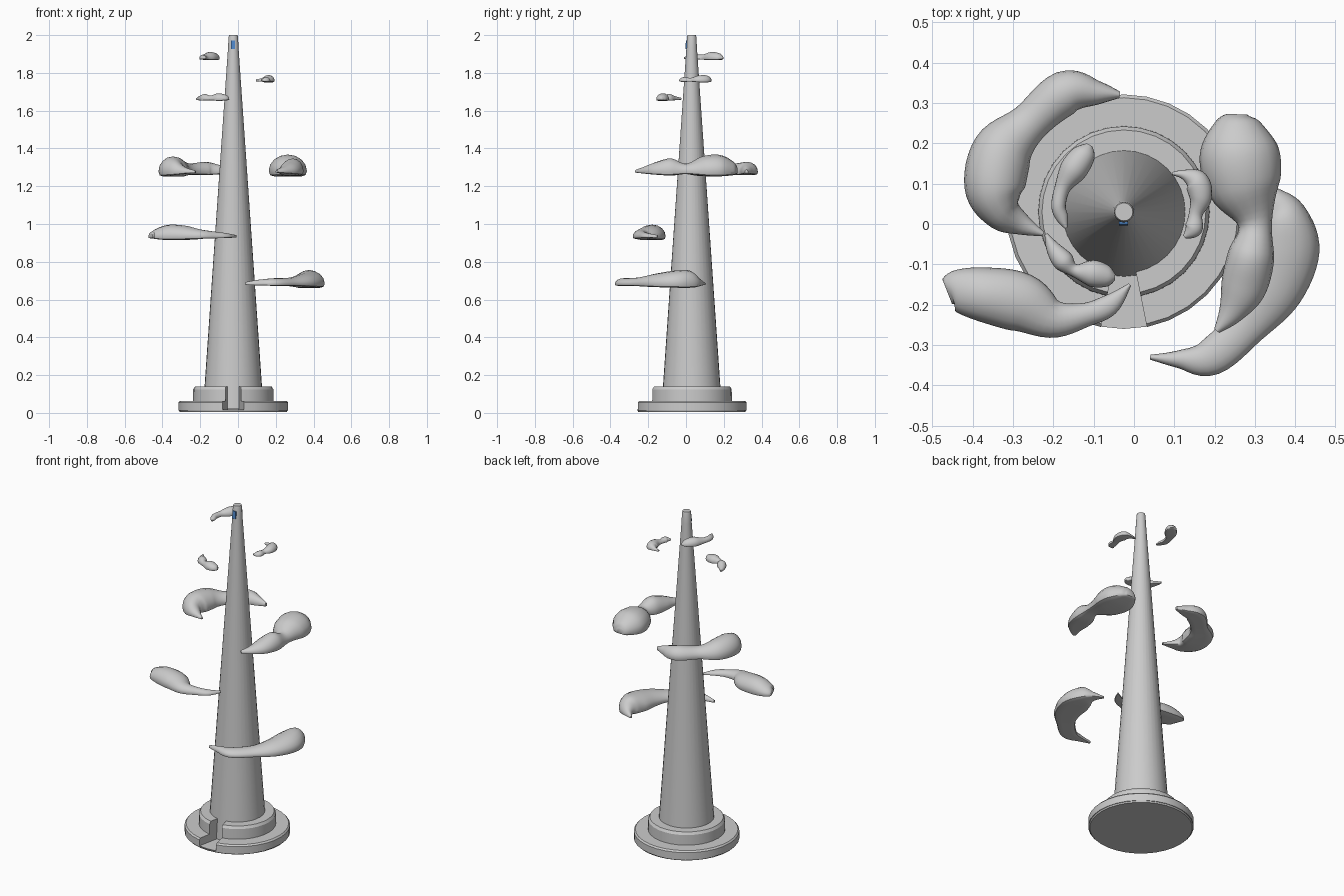
import bpy, bmesh, math
from mathutils import Vector

CX, CY, SEG = -0.025, 0.03, 32


def finish(bm, name, angle):
    bmesh.ops.remove_doubles(bm, verts=bm.verts, dist=1e-5)
    bmesh.ops.recalc_face_normals(bm, faces=bm.faces)
    me = bpy.data.meshes.new(name)
    bm.to_mesh(me)
    bm.free()
    ob = bpy.data.objects.new(name, me)
    bpy.context.collection.objects.link(ob)
    bpy.ops.object.select_all(action='DESELECT')
    ob.select_set(True)
    bpy.context.view_layer.objects.active = ob
    bpy.ops.object.shade_smooth_by_angle(angle=math.radians(angle))
    return ob


def lathe(name, profile, gap=0):
    """Turn a closed (radius, z) outline about the tower axis, leaving 'gap' front segments open."""
    bm = bmesh.new()
    n = SEG - gap
    rings = []
    for i in range(n + 1):
        a = -math.pi / 2 + (i + gap / 2) * 2 * math.pi / SEG
        rings.append([bm.verts.new((CX + r * math.cos(a), CY + r * math.sin(a), z))
                      for r, z in profile])
    m = len(profile)
    for i in range(n):
        for j in range(m):
            k = (j + 1) % m
            if profile[j][0] == 0 and profile[k][0] == 0:
                continue
            bm.faces.new((rings[i][j], rings[i + 1][j], rings[i + 1][k], rings[i][k]))
    if gap:
        bm.faces.new(rings[0])
        bm.faces.new(rings[-1])
    return finish(bm, name, 30)


# Tower and stepped base with an entrance gap
lathe("tower", [(0, 0.02), (0.16, 0.02), (0.152, 0.14), (0.028, 1.93),
                (0.025, 1.99), (0.022, 2.0), (0, 2.0)])
lathe("base_plate", [(0, 0.004), (0.283, 0.004), (0.29, 0.018), (0, 0.018)])
lathe("lower_step", [(0.14, 0.012), (0.291, 0.012), (0.291, 0.055), (0.283, 0.064), (0.14, 0.064)], 2)
lathe("upper_step", [(0.13, 0.05), (0.213, 0.05), (0.212, 0.125), (0.203, 0.14), (0.13, 0.14)], 2)

# Blue window
bpy.ops.mesh.primitive_cube_add(size=1, location=(CX - 0.001, CY - 0.026, 1.948))
win = bpy.context.object
win.name = "window"
win.scale = (0.022, 0.012, 0.045)
win.rotation_euler.x = -0.07
mat = bpy.data.materials.new("window_blue")
mat.diffuse_color = (0.08, 0.25, 0.6, 1)
win.data.materials.append(mat)


def cloud(name, z, pts, steps=6, n=16):
    """Loft a flat-bottomed puff along points of (x, y, half width, height)."""
    p = [Vector(q) for q in pts]
    p = [p[0]] + p + [p[-1]]
    path = []
    for i in range(1, len(p) - 2):
        a, b, c, d = p[i - 1:i + 3]
        for s in range(steps):
            t = s / steps
            path.append(0.5 * (2 * b + (c - a) * t + (2 * a - 5 * b + 4 * c - d) * t * t
                               + (3 * b - a - 3 * c + d) * t ** 3))
    path.append(p[-1])
    hmax = max(q[3] for q in path)
    bm = bmesh.new()
    rings = []
    for i, q in enumerate(path):
        tan = path[min(i + 1, len(path) - 1)] - path[max(i - 1, 0)]
        side = Vector((-tan[1], tan[0])).normalized()
        w, h = max(q[2], 0.002), max(q[3], 0.004)
        base = z + 0.2 * (hmax - h)
        ring = []
        for k in range(n):
            a = 2 * math.pi * k / n
            u, v = math.cos(a), math.sin(a)
            dz = h * (0.25 + (0.75 * v if v > 0 else max(0.5 * v, -0.25)))
            ring.append(bm.verts.new((q[0] + side.x * w * u, q[1] + side.y * w * u, base + dz)))
        rings.append(ring)
    for r0, r1 in zip(rings, rings[1:]):
        for k in range(n):
            j = (k + 1) % n
            bm.faces.new((r0[k], r0[j], r1[j], r1[k]))
    bm.faces.new(rings[0])
    bm.faces.new(rings[-1])
    return finish(bm, name, 50)


# Clouds from lowest to highest
cloud("cloud_low_right", 0.662, [
    (0.04, -0.33, .006, .015), (0.11, -0.335, .022, .03), (0.19, -0.33, .046, .04),
    (0.28, -0.25, .052, .045), (0.345, -0.16, .075, .07), (0.375, -0.06, .085, .09),
    (0.37, 0.02, .06, .09), (0.345, 0.065, .028, .04), (0.30, 0.10, .006, .01)])
cloud("cloud_low_left", 0.915, [
    (-0.462, -0.17, .03, .025), (-0.44, -0.165, .052, .05), (-0.37, -0.175, .068, .08),
    (-0.28, -0.195, .073, .075), (-0.20, -0.235, .048, .05), (-0.12, -0.225, .03, .035),
    (-0.06, -0.2, .026, .025), (-0.01, -0.15, .004, .012)])
cloud("cloud_mid_right", 1.252, [
    (0.255, 0.272, .025, .03), (0.255, 0.25, .058, .07), (0.26, 0.18, .098, .113),
    (0.275, 0.09, .09, .105), (0.3, 0.0, .042, .055), (0.29, -0.08, .058, .09),
    (0.27, -0.16, .056, .065), (0.24, -0.22, .032, .035), (0.205, -0.265, .008, .015)])
cloud("cloud_mid_left", 1.252, [
    (-0.035, 0.32, .008, .02), (-0.09, 0.325, .03, .045), (-0.17, 0.325, .055, .07),
    (-0.26, 0.25, .05, .06), (-0.325, 0.18, .075, .095), (-0.345, 0.09, .075, .105),
    (-0.325, 0.03, .05, .08), (-0.28, 0.0, .028, .035), (-0.225, -0.025, .006, .012)])
cloud("cloud_high_front", 1.652, [
    (-0.218, -0.025, .004, .01), (-0.2, -0.06, .018, .022), (-0.175, -0.092, .026, .036),
    (-0.148, -0.115, .016, .024), (-0.105, -0.122, .033, .04), (-0.065, -0.13, .026, .03),
    (-0.047, -0.132, .008, .015)])
cloud("cloud_high_right", 1.75, [
    (0.095, 0.125, .004, .01), (0.125, 0.122, .013, .018), (0.155, 0.105, .03, .037),
    (0.165, 0.065, .028, .035), (0.153, 0.025, .017, .02), (0.147, -0.012, .022, .025),
    (0.125, -0.032, .005, .01)])
cloud("cloud_top_left", 1.867, [
    (-0.11, 0.196, .008, .012), (-0.122, 0.175, .028, .035), (-0.15, 0.135, .034, .044),
    (-0.177, 0.09, .02, .027), (-0.187, 0.045, .018, .025), (-0.178, 0.015, .015, .018),
    (-0.168, -0.01, .004, .01)])
